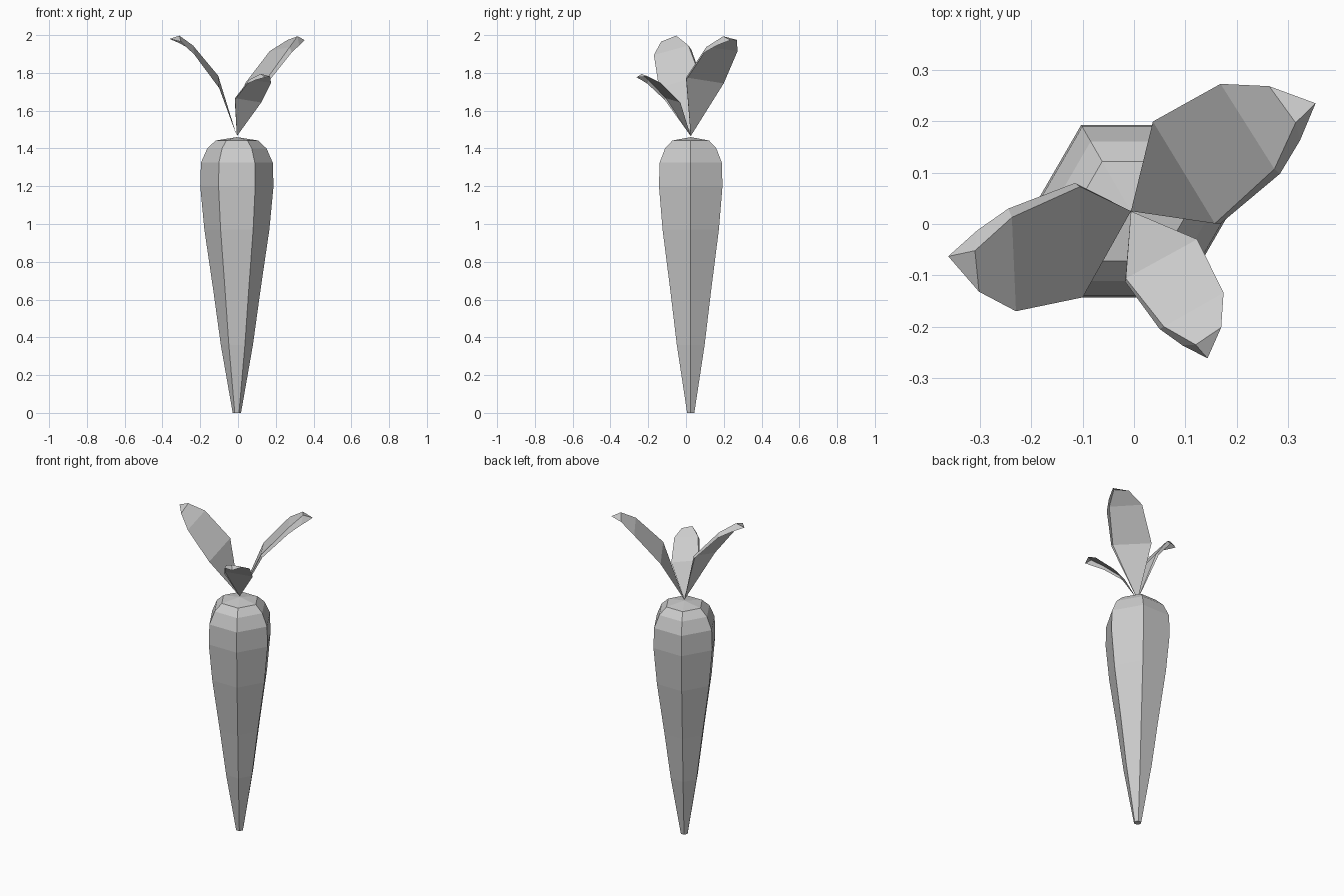
import bpy, bmesh, math
from mathutils import Vector, Matrix

if "Cube" in bpy.data.objects:
    bpy.data.objects.remove(bpy.data.objects["Cube"])

CX, CY = -0.006, 0.025


def make(name, verts, faces):
    me = bpy.data.meshes.new(name)
    me.from_pydata(verts, [], faces)
    bm = bmesh.new()
    bm.from_mesh(me)
    bmesh.ops.recalc_face_normals(bm, faces=bm.faces)
    bm.to_mesh(me)
    bm.free()
    ob = bpy.data.objects.new(name, me)
    bpy.context.collection.objects.link(ob)
    return ob


# root: six-sided lathe from (radius, height) profile, closed by a shallow cap
profile = [(0.022, 0), (0.085, 0.36), (0.125, 0.65), (0.172, 0.97), (0.194, 1.2),
           (0.19, 1.325), (0.157, 1.40), (0.112, 1.442)]
N = 6
verts = [(CX + r * math.cos(i * math.tau / N), CY + r * math.sin(i * math.tau / N), z)
         for r, z in profile for i in range(N)]
faces = [tuple(range(N))]
for k in range(len(profile) - 1):
    for i in range(N):
        j = (i + 1) % N
        faces.append((k * N + i, k * N + j, (k + 1) * N + j, (k + 1) * N + i))
top = len(verts)
verts.append((CX, CY, 1.46))
faces += [(top - N + i, top - N + (i + 1) % N, top) for i in range(N)]
make("root", verts, faces)

# leaf pattern: base, then (left, crease, right) at three stations, then tip
base = Vector((CX, CY, 1.465))
pattern = [base] + [Vector(p) for p in (
    (-0.10, -0.143, 1.72), (-0.105, 0.073, 1.785), (-0.115, 0.08, 1.775),
    (-0.23, -0.17, 1.895), (-0.238, 0.013, 1.945), (-0.245, 0.03, 1.92),
    (-0.302, -0.132, 1.965), (-0.31, -0.052, 1.997), (-0.305, -0.012, 1.955),
    (-0.362, -0.063, 1.98))]
leaf_faces = [(0, 1, 2), (0, 2, 3), (7, 10, 8), (8, 10, 9)]
for s in (1, 4):
    leaf_faces += [(s, s + 3, s + 4, s + 1), (s + 1, s + 4, s + 5, s + 2)]


def frame(tip, side):
    a = (Vector(tip) - base).normalized()
    n = a.cross(Vector(side)).normalized()
    return Matrix((a, n.cross(a), n)).transposed()


source = frame(pattern[10], pattern[2] - pattern[1])


# each leaf: tip position, direction across the blade, scale
def leaf(name, tip, side, scale):
    m = frame(tip, side) @ source.transposed() * scale
    make(name, [base + m @ (p - base) for p in pattern], leaf_faces)


leaf("left_leaf", pattern[10], pattern[2] - pattern[1], 1.0)
leaf("right_leaf", (0.362, 0.24, 1.985), (0.13, -0.163, 0.06), 1.04)
leaf("front_leaf", (0.145, -0.265, 1.78), (-0.125, -0.09, 0.04), 0.71)
